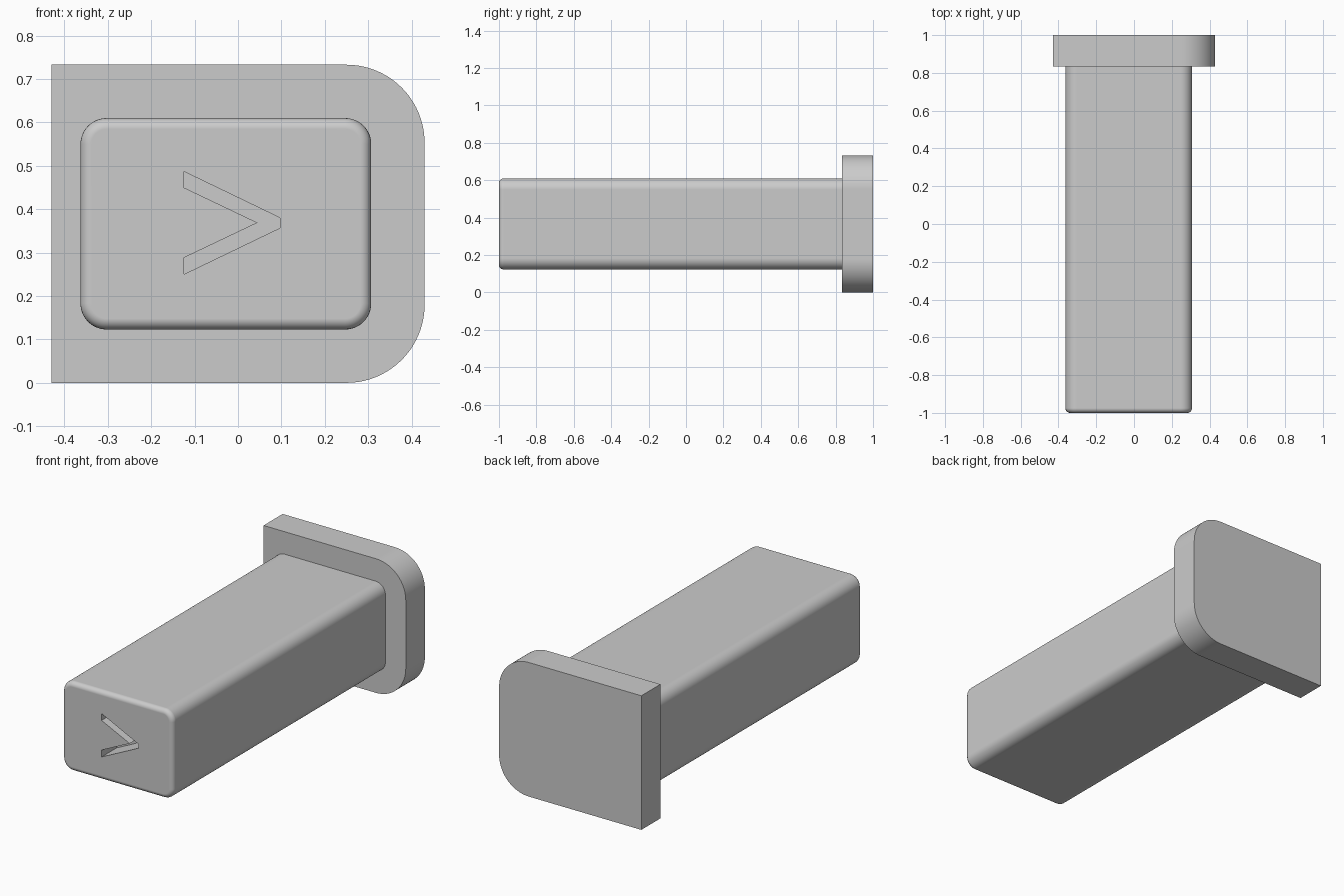
import bpy, bmesh
from math import cos, sin, pi

cube = bpy.data.objects.get("Cube")
if cube:
    bpy.data.objects.remove(cube, do_unlink=True)

grey = bpy.data.materials.new("light grey")
grey.use_nodes = True
colour = (0.6, 0.6, 0.6, 1)
grey.diffuse_color = colour
grey.node_tree.nodes["Principled BSDF"].inputs["Base Color"].default_value = colour


def rounded_outline(x0, x1, z0, z1, r_right, r_left, inset=0, steps=12):
    """Outline in x and z, with its own corner radius on each side."""
    points = []
    corners = [(x1, z1, -1, -1, r_right), (x0, z1, 1, -1, r_left),
               (x0, z0, 1, 1, r_left), (x1, z0, -1, 1, r_right)]
    for i, (x, z, sx, sz, r) in enumerate(corners):
        if r == 0:
            points.append((x, z))
            continue
        for k in range(steps + 1):
            a = (i + k / steps) * pi / 2
            points.append((x + sx * r + (r - inset) * cos(a),
                           z + sz * r + (r - inset) * sin(a)))
    return points


def loft(name, sections):
    """Solid through matching outlines, each given as (y, outline)."""
    bm = bmesh.new()
    rings = [[bm.verts.new((x, y, z)) for x, z in outline] for y, outline in sections]
    for a, b in zip(rings, rings[1:]):
        for i in range(len(a)):
            j = (i + 1) % len(a)
            bm.faces.new((a[i], a[j], b[j], b[i]))
    bm.faces.new(rings[0])
    bm.faces.new(rings[-1])
    bmesh.ops.recalc_face_normals(bm, faces=bm.faces)
    mesh = bpy.data.meshes.new(name)
    bm.to_mesh(mesh)
    bm.free()
    mesh.materials.append(grey)
    obj = bpy.data.objects.new(name, mesh)
    bpy.context.collection.objects.link(obj)
    return obj


def select(obj):
    bpy.ops.object.select_all(action="DESELECT")
    obj.select_set(True)
    bpy.context.view_layer.objects.active = obj


def smooth(obj):
    select(obj)
    bpy.ops.object.shade_smooth_by_angle(angle=pi / 6)
    normals = obj.modifiers.new("flat_panels", "WEIGHTED_NORMAL")
    normals.keep_sharp = True


# End plate, rounded on one side
plate = rounded_outline(-0.43, 0.43, 0, 0.733, 0.18, 0, steps=20)
end_plate = loft("end_plate", [(0.835, plate), (1, plate)])

# Bar with a filleted front rim, set slightly into the plate
fillet, rim_steps = 0.025, 6
sections = []
for k in range(rim_steps + 1):
    a = k / rim_steps * pi / 2
    outline = rounded_outline(-0.363, 0.307, 0.123, 0.61, 0.06, 0.06,
                              inset=fillet * (1 - sin(a)))
    sections.append((-1 + fillet * (1 - cos(a)), outline))
sections.append((0.84, outline))
bar = loft("bar", sections)

# Chevron groove cut into the front of the bar
chevron = [(-0.125, 0.487), (0.097, 0.38), (0.097, 0.357), (-0.125, 0.25),
           (-0.125, 0.288), (0.045, 0.369), (-0.125, 0.45)]
cutter = loft("groove_cutter", [(-1.1, chevron), (-0.87, chevron)])
cutter.hide_render = True
groove = bar.modifiers.new("groove", "BOOLEAN")
groove.operation = "DIFFERENCE"
groove.solver = "EXACT"
groove.object = cutter
select(bar)
bpy.ops.object.modifier_apply(modifier="groove")
bpy.data.objects.remove(cutter, do_unlink=True)

smooth(bar)
smooth(end_plate)
